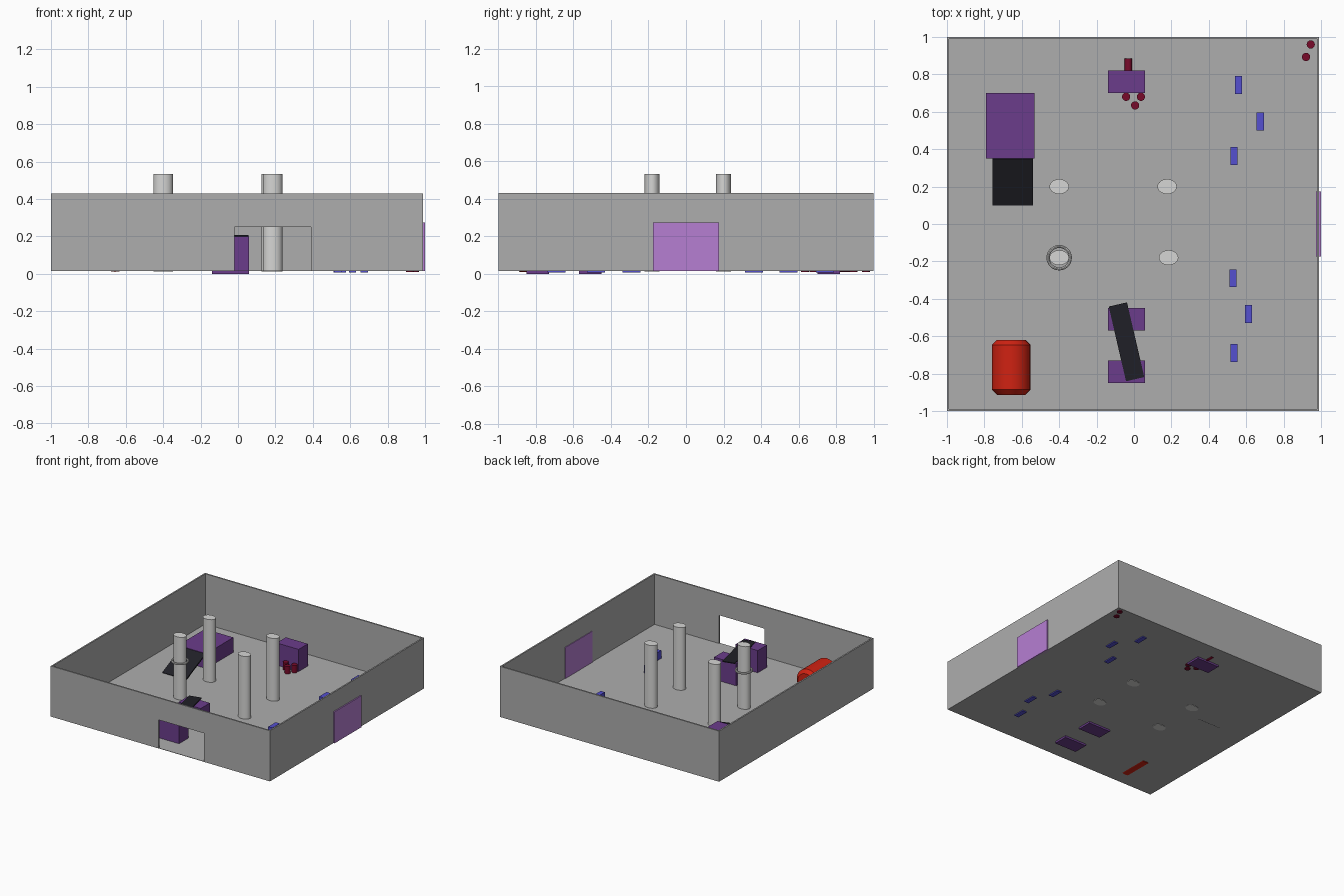
import bpy
import math

if "Cube" in bpy.data.objects:
    bpy.data.objects.remove(bpy.data.objects["Cube"])


def material(name, rgb):
    m = bpy.data.materials.new(name)
    m.diffuse_color = (*rgb, 1)
    m.use_nodes = True
    m.node_tree.nodes["Principled BSDF"].inputs["Base Color"].default_value = m.diffuse_color
    return m


GREY = material("wall grey", (0.42, 0.42, 0.42))
PALE = material("column pale grey", (0.67, 0.67, 0.66))
PURPLE = material("purple", (0.147, 0.046, 0.26))
LILAC = material("lilac", (0.47, 0.21, 0.65))
BLUE = material("blue", (0.09, 0.08, 0.63))
DARK = material("charcoal", (0.014, 0.014, 0.02))
RED = material("red", (0.63, 0.016, 0.006))
MAROON = material("maroon", (0.19, 0.003, 0.023))


def finish(name, mat, smooth=False):
    ob = bpy.context.object
    ob.name = name
    ob.data.materials.append(mat)
    if smooth:
        bpy.ops.object.shade_smooth_by_angle(angle=math.radians(35))
    return ob


def box(name, mat, x, y, z, rot=(0, 0, 0)):
    """Box spanning the (low, high) ranges on each axis, turned about its centre."""
    centre = [(a + b) / 2 for a, b in (x, y, z)]
    bpy.ops.mesh.primitive_cube_add(size=1, location=centre, rotation=rot)
    bpy.context.object.scale = [b - a for a, b in (x, y, z)]
    bpy.ops.object.transform_apply(location=False, rotation=False, scale=True)
    return finish(name, mat)


def cylinder(name, mat, r, length, loc, rot=(0, 0, 0), scale=(1, 1, 1), sides=32):
    bpy.ops.mesh.primitive_cylinder_add(vertices=sides, radius=r, depth=length,
                                        location=loc, rotation=rot)
    bpy.context.object.scale = scale
    bpy.ops.object.transform_apply(location=False, rotation=False, scale=True)
    return finish(name, mat, True)


# Room shell
L, R, F, B = -1.0, 0.99, -1.0, 1.0
LOW, TOP, T = 0.015, 0.43, 0.012
box("floor", GREY, (L + 0.001, R - 0.001), (F + 0.001, B - 0.001), (LOW, LOW + 0.003))
box("left_wall", GREY, (L, L + T), (F, B), (LOW, TOP))
box("right_wall", GREY, (R - T, R), (F, B), (LOW, TOP))
box("back_wall", GREY, (L + T, R - T), (B - T, B), (LOW, TOP))

# Front wall with doorway
box("front_wall_top", GREY, (L + T, R - T), (F, F + T), (0.25, TOP))
box("front_wall_left", GREY, (L + T, -0.02), (F, F + T), (LOW, 0.25))
box("front_wall_right", GREY, (0.39, R - T), (F, F + T), (LOW, 0.25))

# Double door in the right wall
for i, y in enumerate([(-0.175, 0), (0, 0.175)]):
    box(f"side_door_{i}", LILAC, (0.973, 1.0), y, (LOW, 0.273))

# Oval columns, one with a ring
for i, (x, y) in enumerate([(-0.4, 0.2), (0.177, 0.2), (-0.4, -0.18), (0.185, -0.18)]):
    cylinder(f"column_{i}", PALE, 1, 0.52, (x, y, 0.272), scale=(0.052, 0.04, 1))
bpy.ops.mesh.primitive_torus_add(location=(-0.4, -0.18, 0.32), major_radius=0.06,
                                 minor_radius=0.008, major_segments=32, minor_segments=8)
finish("column_ring", PALE, True)

# Crates, and a plank laid across the front pair
for i, y in enumerate([-0.79, -0.51, 0.76]):
    box(f"crate_{i}", PURPLE, (-0.14, 0.06), (y - 0.06, y + 0.06), (0, 0.2))
box("plank", DARK, (-0.09, 0.01), (-0.835, -0.425), (0.199, 0.206),
    (0, 0, math.radians(13)))

# Platform and its ramp
box("platform", PURPLE, (-0.79, -0.532), (0.35, 0.7), (LOW + 0.002, 0.14))
rise, run = 0.115, 0.25
half = math.hypot(rise, run) / 2
box("ramp", DARK, (-0.757, -0.54), (0.225 - half, 0.225 + half), (0.071, 0.081),
    (math.atan2(rise, run), 0, 0))

# Low blue blocks
for i, (x, y) in enumerate([(0.558, 0.742), (0.675, 0.547), (0.535, 0.363),
                            (0.53, -0.29), (0.613, -0.48), (0.535, -0.69)]):
    box(f"blue_block_{i}", BLUE, (x - 0.019, x + 0.019), (y - 0.048, y + 0.048), (0.007, 0.083))

# Small upright canisters and one lying behind the rear crate
for i, (x, y) in enumerate([(-0.042, 0.68), (0.037, 0.68), (0.006, 0.634),
                            (0.92, 0.893), (0.945, 0.96)]):
    cylinder(f"canister_{i}", MAROON, 0.022, 0.07, (x, y, 0.044), sides=16)
cylinder("fallen_canister", MAROON, 0.02, 0.07, (-0.03, 0.85, 0.03),
         (math.pi / 2, 0, 0), sides=16)

# Large drum on its side with chamfered ends
drum = cylinder("drum", RED, 0.103, 0.294, (-0.657, -0.766, 0.1135), (math.pi / 2, 0, 0))
bevel = drum.modifiers.new("chamfer", "BEVEL")
bevel.width, bevel.segments = 0.027, 1
bevel.limit_method, bevel.angle_limit = "ANGLE", math.radians(50)
